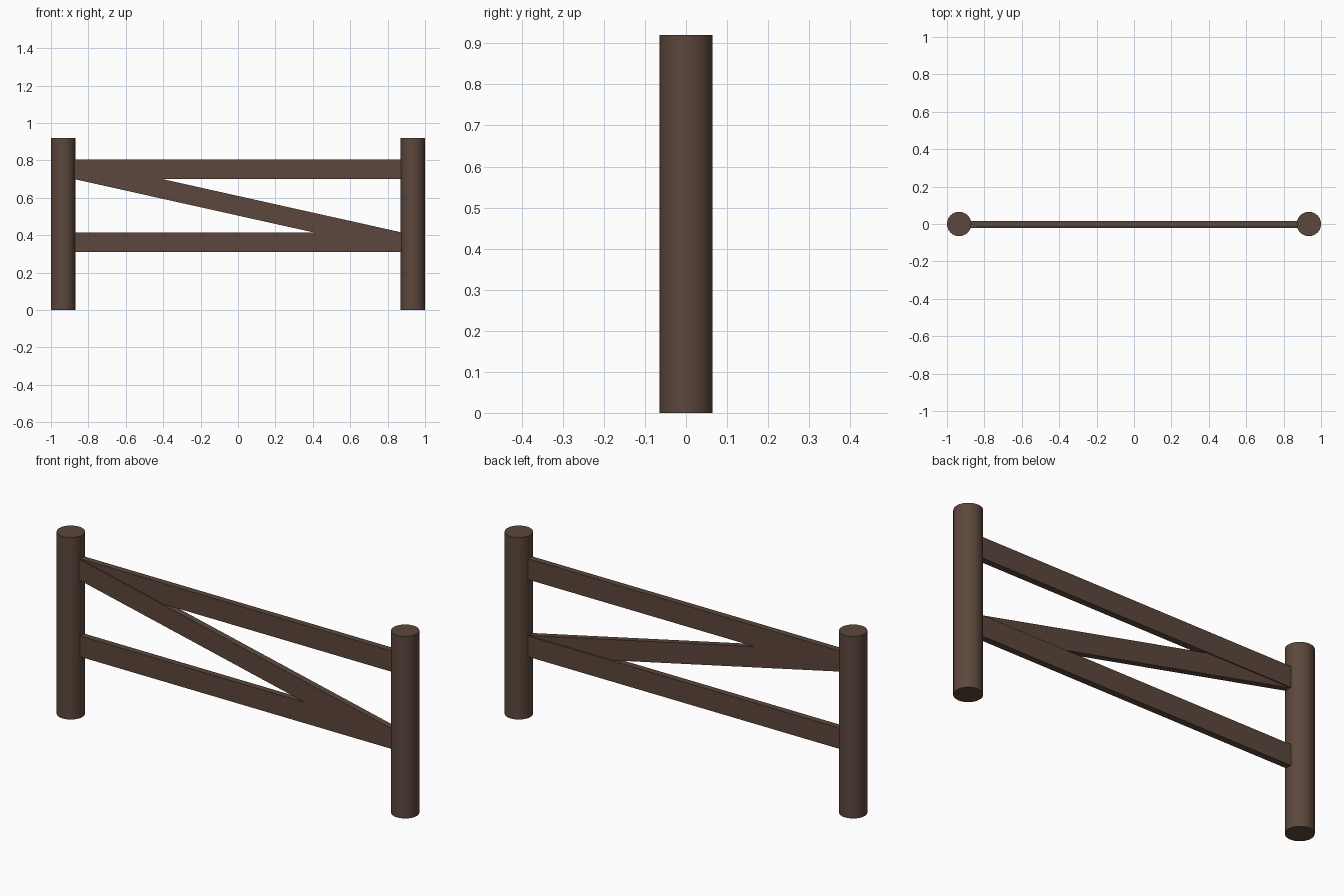
import bpy, bmesh

if "Cube" in bpy.data.objects:
    bpy.data.objects.remove(bpy.data.objects["Cube"])

wood = bpy.data.materials.new("brown wood")
wood.diffuse_color = (0.107, 0.063, 0.045, 1)
wood.use_nodes = True
wood.node_tree.nodes["Principled BSDF"].inputs["Base Color"].default_value = wood.diffuse_color


def post(name, x):
    bpy.ops.mesh.primitive_cylinder_add(vertices=32, radius=0.065, depth=0.92, location=(x, 0, 0.46))
    ob = bpy.context.object
    ob.name = name
    ob.data.materials.append(wood)
    bpy.ops.object.shade_smooth_by_angle()


def board(name, z_left, z_right, y0, y1, half=0.875, h=0.105):
    """Plank with upright ends, sheared from z_left to z_right (lower edge)."""
    bm = bmesh.new()
    bmesh.ops.create_cube(bm, size=1)
    for v in bm.verts:
        base = z_left if v.co.x < 0 else z_right
        v.co = (v.co.x * 2 * half, y0 if v.co.y < 0 else y1, base + (v.co.z + 0.5) * h)
    me = bpy.data.meshes.new(name)
    bm.to_mesh(me)
    bm.free()
    me.materials.append(wood)
    bpy.context.collection.objects.link(bpy.data.objects.new(name, me))


# round end posts
post("left_post", -0.935)
post("right_post", 0.935)
# level rails
board("top_rail", 0.70, 0.70, -0.016, 0.016)
board("bottom_rail", 0.31, 0.31, -0.016, 0.016)
# diagonal brace, slightly proud of the rails at the front
board("diagonal_brace", 0.70, 0.31, -0.021, 0.011)
